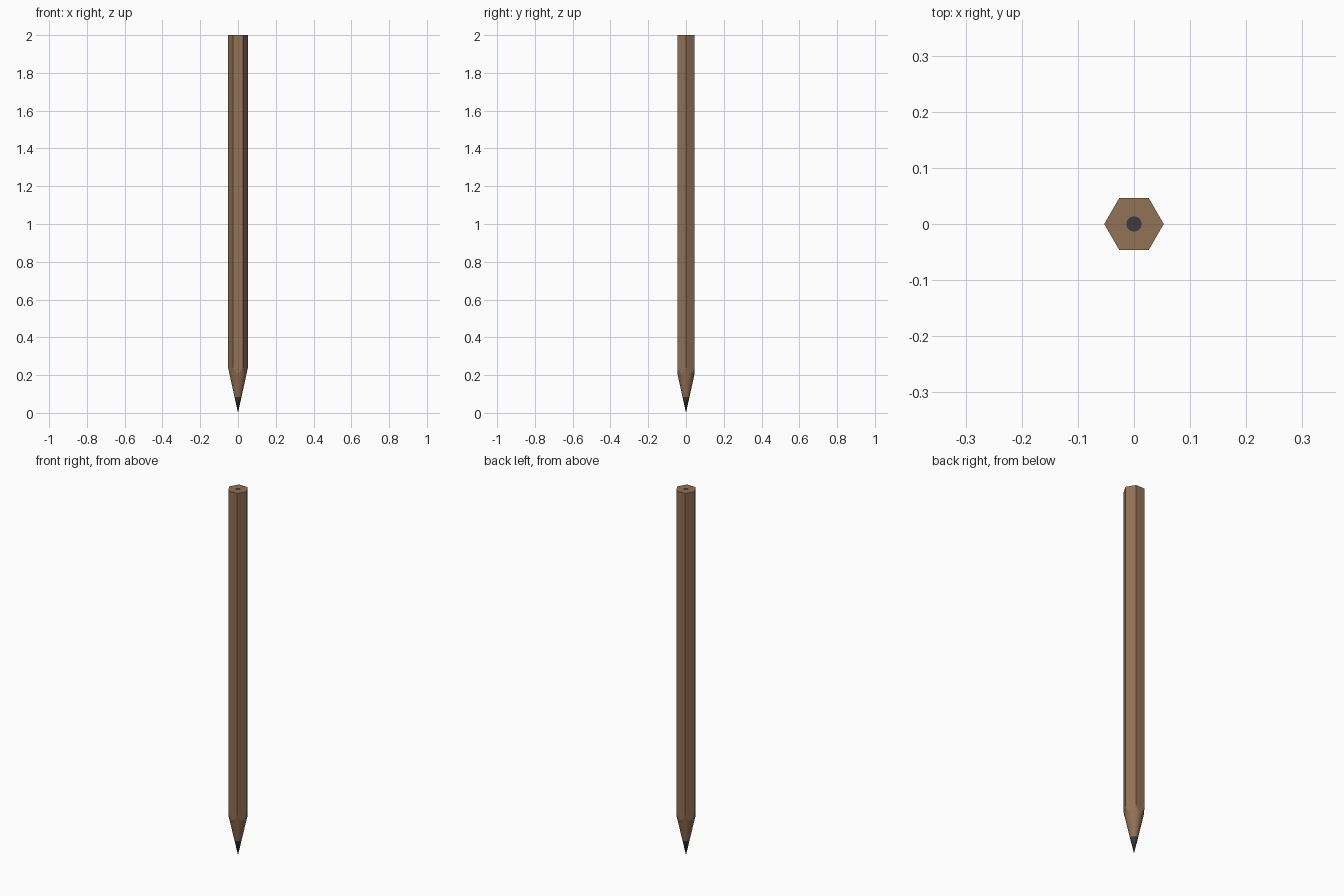
import bpy, bmesh, math

if "Cube" in bpy.data.objects:
    bpy.data.objects.remove(bpy.data.objects["Cube"])

R = 0.053                              # hexagon corner radius
APOTHEM = R * math.cos(math.pi / 6)
SLOPE = 0.219                          # radius gained per unit height on the sharpened cone
HEIGHT, LEAD_Z, LEAD_R = 2.0, 0.085, 0.0134
N = 48


def material(name, rgb):
    m = bpy.data.materials.new(name)
    m.diffuse_color = (*rgb, 1)
    m.use_nodes = True
    m.node_tree.nodes["Principled BSDF"].inputs["Base Color"].default_value = m.diffuse_color
    return m


wood = material("brown wood", (0.29, 0.165, 0.092))
graphite = material("dark graphite", (0.045, 0.044, 0.05))


def make_object(name, bm, mat):
    bmesh.ops.recalc_face_normals(bm, faces=bm.faces)
    me = bpy.data.meshes.new(name)
    bm.to_mesh(me)
    bm.free()
    me.materials.append(mat)
    ob = bpy.data.objects.new(name, me)
    bpy.context.collection.objects.link(ob)
    return ob


def hex_radius(a):
    return APOTHEM / math.cos((a % (math.pi / 3)) - math.pi / 6)


def ring(bm, radius, height):
    """Ring of points; radius and height are functions of the angle."""
    pts = []
    for i in range(N):
        a = 2 * math.pi * i / N
        r = radius(a)
        pts.append(bm.verts.new((r * math.cos(a), r * math.sin(a), height(a))))
    return pts


def bridge(bm, a, b, smooth):
    for i in range(N):
        j = (i + 1) % N
        bm.faces.new((a[i], a[j], b[j], b[i])).smooth = smooth


# Hexagonal shaft; its sharpened cone cuts the flats in scalloped curves
bm = bmesh.new()
low = ring(bm, lambda a: LEAD_Z * SLOPE, lambda a: LEAD_Z)
cut = ring(bm, hex_radius, lambda a: hex_radius(a) / SLOPE)
top = ring(bm, hex_radius, lambda a: HEIGHT)
core = ring(bm, lambda a: LEAD_R, lambda a: HEIGHT)
bridge(bm, low, cut, True)
bridge(bm, cut, top, False)
bridge(bm, top, core, False)
for i in range(N):
    bm.edges.get((cut[i], cut[(i + 1) % N])).smooth = False
make_object("shaft", bm, wood)

# Graphite point
bm = bmesh.new()
base = ring(bm, lambda a: LEAD_Z * SLOPE, lambda a: LEAD_Z)
tip = bm.verts.new((0, 0, 0))
for i in range(N):
    bm.faces.new((base[i], base[(i + 1) % N], tip)).smooth = True
bm.faces.new(base)
for i in range(N):
    bm.edges.get((base[i], base[(i + 1) % N])).smooth = False
make_object("lead_point", bm, graphite)

# Graphite core showing flush in the top end
bm = bmesh.new()
upper = ring(bm, lambda a: LEAD_R, lambda a: HEIGHT)
lower = ring(bm, lambda a: LEAD_R, lambda a: HEIGHT - 0.02)
bridge(bm, lower, upper, False)
bm.faces.new(upper)
bm.faces.new(lower)
make_object("lead_core", bm, graphite)
